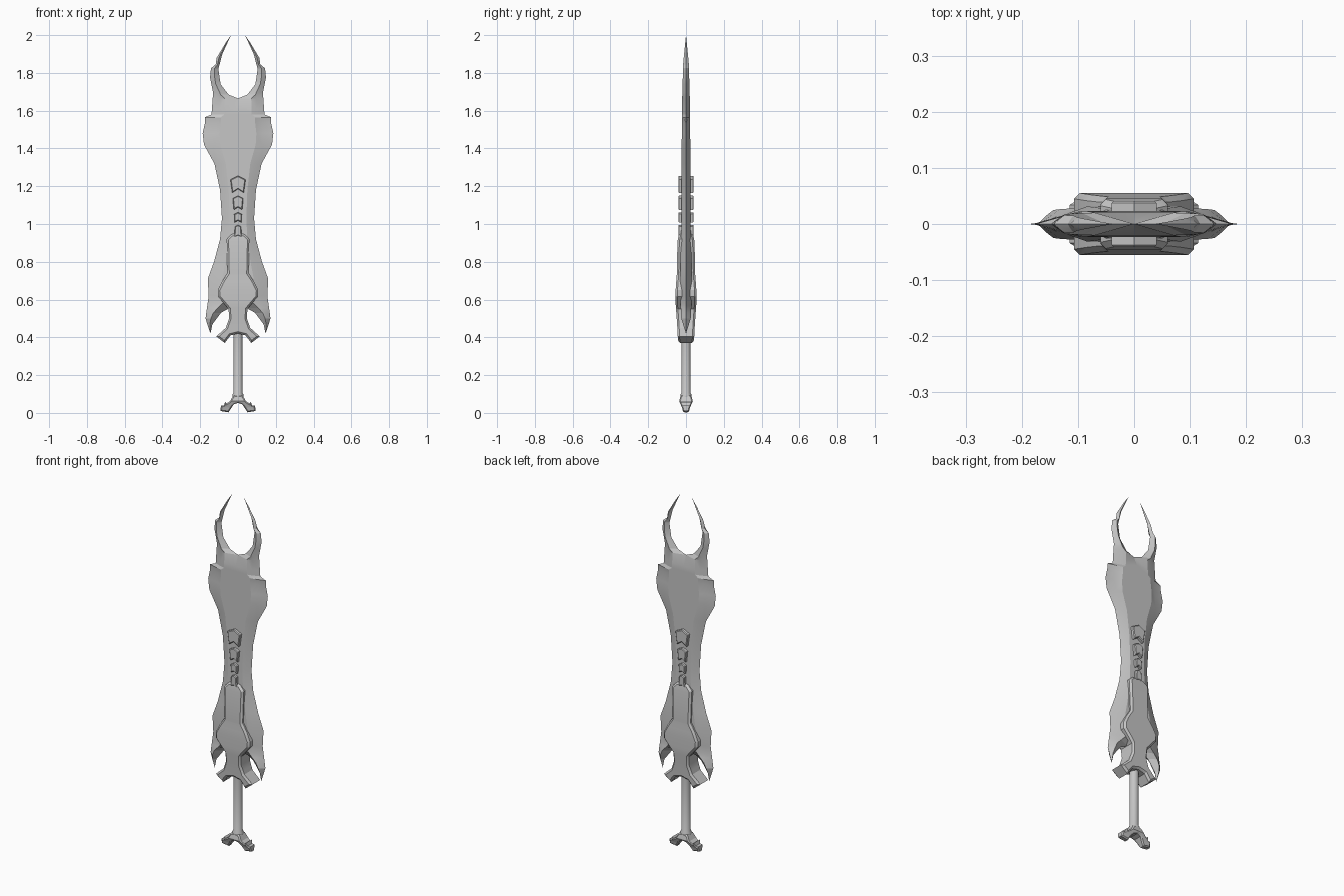
import bpy
import bmesh
from math import radians
from mathutils import Vector

cube = bpy.data.objects.get("Cube")
if cube:
    bpy.data.objects.remove(cube, do_unlink=True)

steel = bpy.data.materials.new("grey_steel")
steel.use_nodes = True
steel.diffuse_color = (0.56, 0.56, 0.56, 1)
steel.node_tree.nodes["Principled BSDF"].inputs["Base Color"].default_value = steel.diffuse_color


def finish(bm, name, angle=25):
    """Clean the mesh and turn it into a shaded object."""
    bmesh.ops.remove_doubles(bm, verts=bm.verts, dist=0.0005)
    bmesh.ops.recalc_face_normals(bm, faces=bm.faces)
    mesh = bpy.data.meshes.new(name)
    bm.to_mesh(mesh)
    bm.free()
    mesh.materials.append(steel)
    obj = bpy.data.objects.new(name, mesh)
    bpy.context.collection.objects.link(obj)
    bpy.ops.object.select_all(action="DESELECT")
    obj.select_set(True)
    bpy.context.view_layer.objects.active = obj
    bpy.ops.object.shade_smooth_by_angle(angle=radians(angle))
    return obj


def along(points, z):
    """Value of a (z, value) polyline, listed from high to low z."""
    if z >= points[0][0]:
        return points[0][1]
    for (z_top, a), (z_low, b) in zip(points, points[1:]):
        if z >= z_low:
            return a + (b - a) * (z_top - z) / (z_top - z_low)
    return points[-1][1]


def plate(name, half, depth, chamfer):
    """Mirrored outline made into a chamfered slab whose depth follows z."""
    bm = bmesh.new()
    outline = half + [(-x, z) for x, z in reversed(half) if x > 0]
    face = bm.faces.new([bm.verts.new((x, -1, z)) for x, z in outline])
    result = bmesh.ops.extrude_face_region(bm, geom=[face], use_keep_orig=True)
    for item in result["geom"]:
        if isinstance(item, bmesh.types.BMVert):
            item.co.y = 1
    bmesh.ops.recalc_face_normals(bm, faces=bm.faces)
    caps = [f for f in bm.faces if abs(f.normal.y) > 0.9]
    bmesh.ops.inset_individual(bm, faces=caps, thickness=chamfer, use_even_offset=True)
    inner = {v for f in caps for v in f.verts}
    for v in inner:
        v.co.y *= 2
    # Cut across at each depth station so the cap can bend there
    for z, _ in depth[1:-1]:
        bmesh.ops.bisect_plane(bm, geom=bm.verts[:] + bm.edges[:] + bm.faces[:],
                               plane_co=Vector((0, 0, z)), plane_no=Vector((0, 0, 1)))
    for v in bm.verts:
        amount = along(depth, v.co.z) + chamfer * (abs(v.co.y) - 2)
        v.co.y = amount if v.co.y > 0 else -amount
    bmesh.ops.triangulate(bm, faces=[f for f in bm.faces if len(f.verts) > 4])
    return finish(bm, name)


def lathe(name, profile, sides):
    """Turned part from (z, radius) pairs."""
    bm = bmesh.new()
    rings = []
    for z, radius in profile:
        ring = bmesh.ops.create_circle(bm, segments=sides, radius=radius)["verts"]
        for v in ring:
            v.co.z = z
        rings.append(ring)
    for a, b in zip(rings, rings[1:]):
        for i in range(sides):
            j = (i + 1) % sides
            bm.faces.new((a[i], a[j], b[j], b[i]))
    bm.faces.new(rings[0])
    bm.faces.new(rings[-1])
    return finish(bm, name, 40)


# Blade: outer edge, inner edge (tip slot and lower fangs) and half thickness
outer = [(2, .037), (1.96, .065), (1.88, .113), (1.845, .118), (1.825, .143),
         (1.775, .148), (1.695, .132), (1.58, .14), (1.565, .175), (1.535, .175),
         (1.48, .187), (1.42, .18), (1.32, .125), (1.18, .095), (1.03, .085),
         (.92, .095), (.8, .127), (.71, .16), (.62, .155), (.5, .172), (.42, .146)]
inner = [(2, .037), (1.9, .083), (1.82, .104), (1.74, .092), (1.685, .05), (1.665, 0),
         (.58, 0), (.555, .045), (.53, .09), (.47, .135), (.42, .146)]
thick = [(2, 0), (1.85, .015), (1.6, .022), (1, .024), (.65, .033), (.5, .025), (.42, 0)]
slot_floor, fang_roof = 1.665, .555

# Each row runs: inner edge, flat ridge, bevel middle, outer edge
rows = []
stations = {z for z, _ in outer + inner} | {1.61}
for z in sorted(stations, reverse=True):
    x_in, x_out, t = along(inner, z), along(outer, z), along(thick, z)
    open_edge = z >= slot_floor or z <= fang_roof
    ridge = x_in + (x_out - x_in) * .52
    middle = ridge + (x_out - ridge) * .4
    dent = .3 if 1.43 < z < 1.54 else .65
    rows.append([(x_in, 0 if open_edge else t, z), (ridge, t, z),
                 (middle, t * dent, z), (x_out, 0, z)])

bm = bmesh.new()
for side in (-1, 1):
    for face in (-1, 1):
        grid = [[bm.verts.new((x * side, y * face, z)) for x, y, z in row] for row in rows]
        for a, b in zip(grid, grid[1:]):
            for i in range(len(a) - 1):
                bm.faces.new((a[i], a[i + 1], b[i + 1], b[i]))
bmesh.ops.remove_doubles(bm, verts=bm.verts, dist=0.0005)
bmesh.ops.dissolve_degenerate(bm, edges=bm.edges, dist=0.0005)
finish(bm, "blade", 15)

# Guard: thick shield over the blade root with two flared feet
guard_half = [(0, .955), (.035, .945), (.06, .92), (.056, .74), (.085, .695), (.107, .65),
              (.105, .615), (.075, .58), (.05, .55), (.047, .5), (.065, .45), (.115, .405),
              (.07, .37), (.04, .41), (0, .42)]
guard_depth = [(.955, .035), (.91, .045), (.73, .049), (.65, .055), (.58, .055),
               (.47, .047), (.37, .042)]
plate("guard", guard_half, guard_depth, .01)

# Spine studs: arrow-shaped plates shrinking toward the guard
studs = [(1.255, 1.165, .04, .03), (1.15, 1.075, .028, .022),
         (1.062, 1.008, .02, .018), (.995, .93, .016, .02)]
for number, (top, low, wide, narrow) in enumerate(studs, 1):
    slope = wide * .5
    half = [(0, top), (wide, top - slope), (narrow, low), (0, low + slope)]
    plate(f"spine_stud_{number}", half, [(top, .041), (low, .041)], .004)

# Grip with a collar at its lower end
lathe("grip", [(.06, .024), (.08, .03), (.095, .03), (.105, .024), (.43, .024)], 12)

# Pommel: forked claw foot with an arch below
pommel_half = [(0, .095), (.026, .09), (.042, .062), (.06, .05), (.068, .058), (.075, .04),
               (.09, .038), (.094, .01), (.05, .003), (.038, .022), (.022, .045), (0, .053)]
plate("pommel", pommel_half, [(.095, .028), (.062, .036), (.03, .022), (0, .014)], .006)
